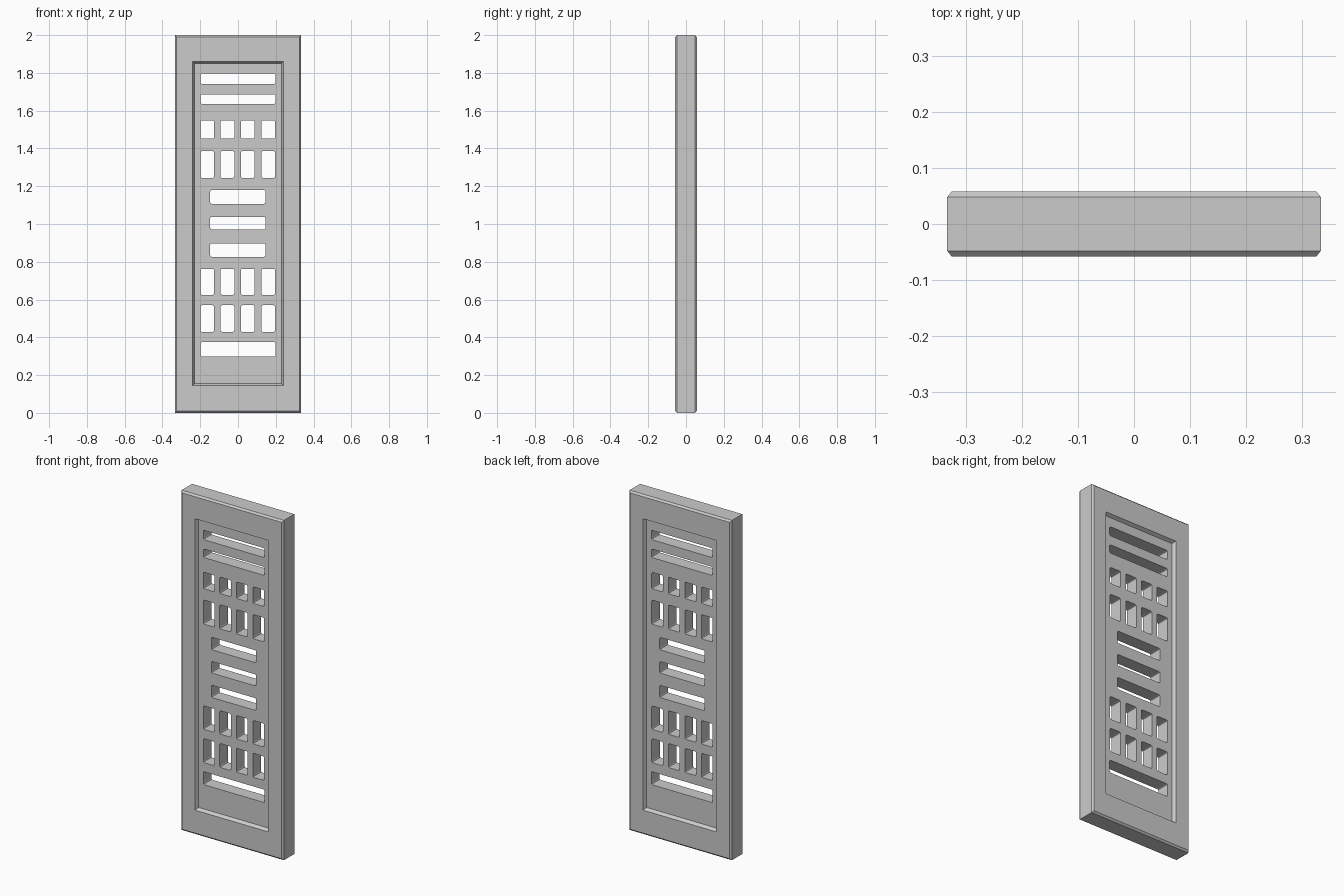
import bpy, bmesh

if "Cube" in bpy.data.objects:
    bpy.data.objects.remove(bpy.data.objects["Cube"])

HX, H, HY = 0.333, 2.0, 0.058     # panel half width, height, half depth
CH = 0.01                         # outer chamfer
DEPTH = 0.02                      # recess depth


def finish(name, bm):
    bmesh.ops.recalc_face_normals(bm, faces=bm.faces)
    mesh = bpy.data.meshes.new(name)
    bm.to_mesh(mesh)
    bm.free()
    obj = bpy.data.objects.new(name, mesh)
    bpy.context.collection.objects.link(obj)
    return obj


def ring(bm, hx, z0, z1, y):
    return [bm.verts.new(p) for p in
            ((-hx, y, z0), (hx, y, z0), (hx, y, z1), (-hx, y, z1))]


# Panel: rectangular rings from the front recess floor, around the rim, to the back floor
half = [(0.230, 0.156, 1.850, HY - DEPTH),
        (0.240, 0.145, 1.860, HY),
        (HX - 0.008, CH, H - CH, HY),
        (HX, 0, H, HY - CH)]
bm = bmesh.new()
rings = [ring(bm, hx, a, b, -y) for hx, a, b, y in half]
rings += [ring(bm, hx, a, b, y) for hx, a, b, y in reversed(half)]
for r, s in zip(rings, rings[1:]):
    for i in range(4):
        j = (i + 1) % 4
        bm.faces.new((r[i], r[j], s[j], s[i]))
bm.faces.new(rings[0])
bm.faces.new(rings[-1])
panel = finish("grille_panel", bm)

# Openings: through slots with slightly rounded corners
R = 0.008
cut = bmesh.new()


def opening(x0, x1, z0, z1):
    pts = [(x0 + R, z0), (x1 - R, z0), (x1 - R * .3, z0 + R * .3), (x1, z0 + R),
           (x1, z1 - R), (x1 - R * .3, z1 - R * .3), (x1 - R, z1), (x0 + R, z1),
           (x0 + R * .3, z1 - R * .3), (x0, z1 - R), (x0, z0 + R), (x0 + R * .3, z0 + R * .3)]
    a = [cut.verts.new((x, -0.2, z)) for x, z in pts]
    b = [cut.verts.new((x, 0.2, z)) for x, z in pts]
    cut.faces.new(a)
    cut.faces.new(b)
    for i in range(len(pts)):
        j = (i + 1) % len(pts)
        cut.faces.new((a[i], a[j], b[j], b[i]))


# Wide slots
for z0, z1 in ((1.741, 1.796), (1.636, 1.686), (0.299, 0.375)):
    opening(-0.199, 0.199, z0, z1)
# Short middle slots
for z0, z1 in ((1.107, 1.180), (0.970, 1.038), (0.826, 0.898)):
    opening(-0.147, 0.145, z0, z1)
# Rows of four upright windows
for z0, z1 in ((1.452, 1.549), (1.244, 1.386), (0.625, 0.763), (0.429, 0.570)):
    for c in (-0.163, -0.056, 0.052, 0.160):
        opening(c - 0.0365, c + 0.0365, z0, z1)
cutter = finish("openings_cutter", cut)
cutter.hide_render = True

# Cut the openings
mod = panel.modifiers.new("openings", 'BOOLEAN')
mod.operation = 'DIFFERENCE'
mod.solver = 'EXACT'
mod.object = cutter
bpy.context.view_layer.objects.active = panel
panel.select_set(True)
bpy.ops.object.modifier_apply(modifier=mod.name)
bpy.data.objects.remove(cutter, do_unlink=True)
